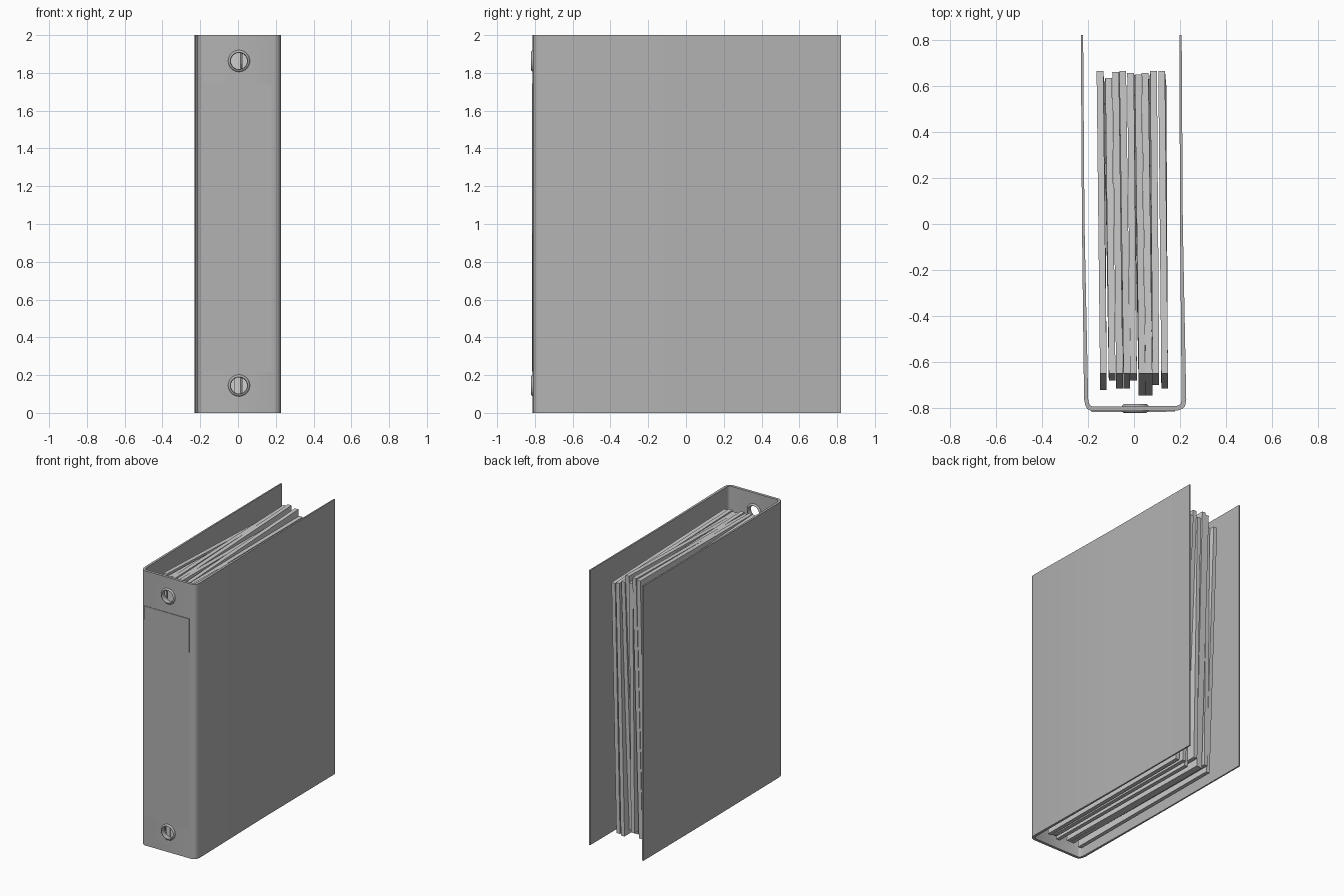
import bpy, bmesh, math

if "Cube" in bpy.data.objects:
    bpy.data.objects.remove(bpy.data.objects["Cube"])

HOLE_X = 0.005
HOLE_Z = (0.145, 1.863)

# Darker grey for the cover parts
grey = bpy.data.materials.new("cover_grey")
grey.diffuse_color = (0.45, 0.45, 0.45, 1)
grey.use_nodes = True
grey.node_tree.nodes["Principled BSDF"].inputs["Base Color"].default_value = grey.diffuse_color


def make_object(name, bm):
    bmesh.ops.recalc_face_normals(bm, faces=bm.faces)
    mesh = bpy.data.meshes.new(name)
    bm.to_mesh(mesh)
    bm.free()
    ob = bpy.data.objects.new(name, mesh)
    bpy.context.collection.objects.link(ob)
    return ob


def activate(ob):
    bpy.ops.object.select_all(action='DESELECT')
    ob.select_set(True)
    bpy.context.view_layer.objects.active = ob


def loft(name, loops, closed=False):
    """Bridge equal-length closed loops; cap the ends or join them up."""
    bm = bmesh.new()
    rings = [[bm.verts.new(p) for p in loop] for loop in loops]
    n = len(rings[0])
    pairs = list(zip(rings, rings[1:] + rings[:1])) if closed else list(zip(rings, rings[1:]))
    for a, b in pairs:
        for i in range(n):
            j = (i + 1) % n
            bm.faces.new((a[i], a[j], b[j], b[i]))
    if not closed:
        bm.faces.new(rings[0])
        bm.faces.new(rings[-1])
    return make_object(name, bm)


def lathe(name, profile, x, z, steps=32):
    """Spin a closed (radius, y) profile about an axis along y."""
    loops = []
    for k in range(steps):
        a = 2 * math.pi * k / steps
        loops.append([(x + r * math.cos(a), y, z + r * math.sin(a)) for r, y in profile])
    return loft(name, loops, closed=True)


# Folded cover: left board, rounded spine, right board
outer = [(-0.231, 0.82), (-0.226, 0.0), (-0.217, -0.76), (-0.212, -0.785), (-0.203, -0.803),
         (-0.185, -0.813), (0.19, -0.810), (0.210, -0.803), (0.222, -0.79), (0.227, -0.765),
         (0.212, 0.0), (0.207, 0.82)]
inner = [(0.197, 0.82), (0.2, 0.0), (0.207, -0.765), (0.203, -0.78), (0.196, -0.786),
         (0.186, -0.79), (-0.18, -0.793), (-0.19, -0.788), (-0.196, -0.776), (-0.199, -0.76),
         (-0.215, 0.0), (-0.221, 0.82)]
section = outer + inner
cover = loft("cover", [[(x, y, z) for x, y in section] for z in (0.0, 2.0)])
cover.data.materials.append(grey)

# Finger holes cut through the spine
for z in HOLE_Z:
    bpy.ops.mesh.primitive_cylinder_add(vertices=32, radius=0.05, depth=0.2,
                                        location=(HOLE_X, -0.8, z), rotation=(math.pi / 2, 0, 0))
    cutter = bpy.context.object
    cutter.name = "hole_cutter"
    cutter.hide_render = True
    cutter.data.materials.append(grey)
    activate(cover)
    mod = cover.modifiers.new("hole", 'BOOLEAN')
    mod.operation = 'DIFFERENCE'
    mod.solver = 'EXACT'
    mod.object = cutter
    bpy.ops.object.modifier_apply(modifier=mod.name)
    bpy.data.objects.remove(cutter)
activate(cover)
bpy.ops.object.shade_smooth_by_angle(angle=math.radians(50))

# Metal eyelets lining the holes
rim = [(0.043, -0.814), (0.046, -0.82), (0.050, -0.82), (0.058, -0.811),
       (0.058, -0.790), (0.050, -0.782), (0.046, -0.782), (0.043, -0.788)]
for i, z in enumerate(HOLE_Z):
    eyelet = lathe("eyelet_%d" % (i + 1), rim, HOLE_X, z)
    eyelet.data.materials.append(grey)
    activate(eyelet)
    bpy.ops.object.shade_smooth_by_angle(angle=math.radians(60))

# Blank label on the spine
label = loft("spine_label",
             [[(-0.185, y0, z), (0.178, y1, z), (0.178, -0.805, z), (-0.185, -0.805, z)]
              for z, y0, y1 in ((0.22, -0.814, -0.8125), (1.744, -0.816, -0.8155))])
label.data.materials.append(grey)

# Paper bundles: back x, front x, back y, foot front y, foot height, top at back, top at front
bundles = [(-0.148, -0.133, 0.665, -0.72, 0.02, 1.87, 1.93),
           (-0.110, -0.095, 0.635, -0.68, 0.06, 1.87, 1.92),
           (-0.080, -0.063, 0.660, -0.715, 0.03, 1.94, 1.92),
           (-0.049, -0.031, 0.665, -0.715, 0.03, 1.95, 1.91),
           (-0.015, -0.002, 0.655, -0.68, 0.07, 1.90, 1.92),
           (0.018, 0.035, 0.650, -0.745, 0.03, 1.945, 1.90),
           (0.048, 0.065, 0.655, -0.745, 0.05, 1.895, 1.90),
           (0.085, 0.095, 0.665, -0.70, 0.02, 1.88, 1.91),
           (0.120, 0.133, 0.665, -0.715, 0.02, 1.87, 1.90)]
for i, (xb, xf, yb, yf, foot, top_b, top_f) in enumerate(bundles):
    h = 0.0145
    lean = -0.65 - yf  # the foot slides towards the spine
    sway = 0.006 * (-1) ** i
    loops = []
    for zb, zf, dy, dx in ((foot, foot, 0.0, sway), (top_b, top_f, lean, 0.0)):
        back = yb - lean + dy
        front = yf + dy
        loops.append([(xf - h, front, zf), (xf + h, front, zf),
                      (xb + h + dx, back, zb), (xb - h + dx, back, zb)])
    loft("paper_bundle_%d" % (i + 1), loops)
